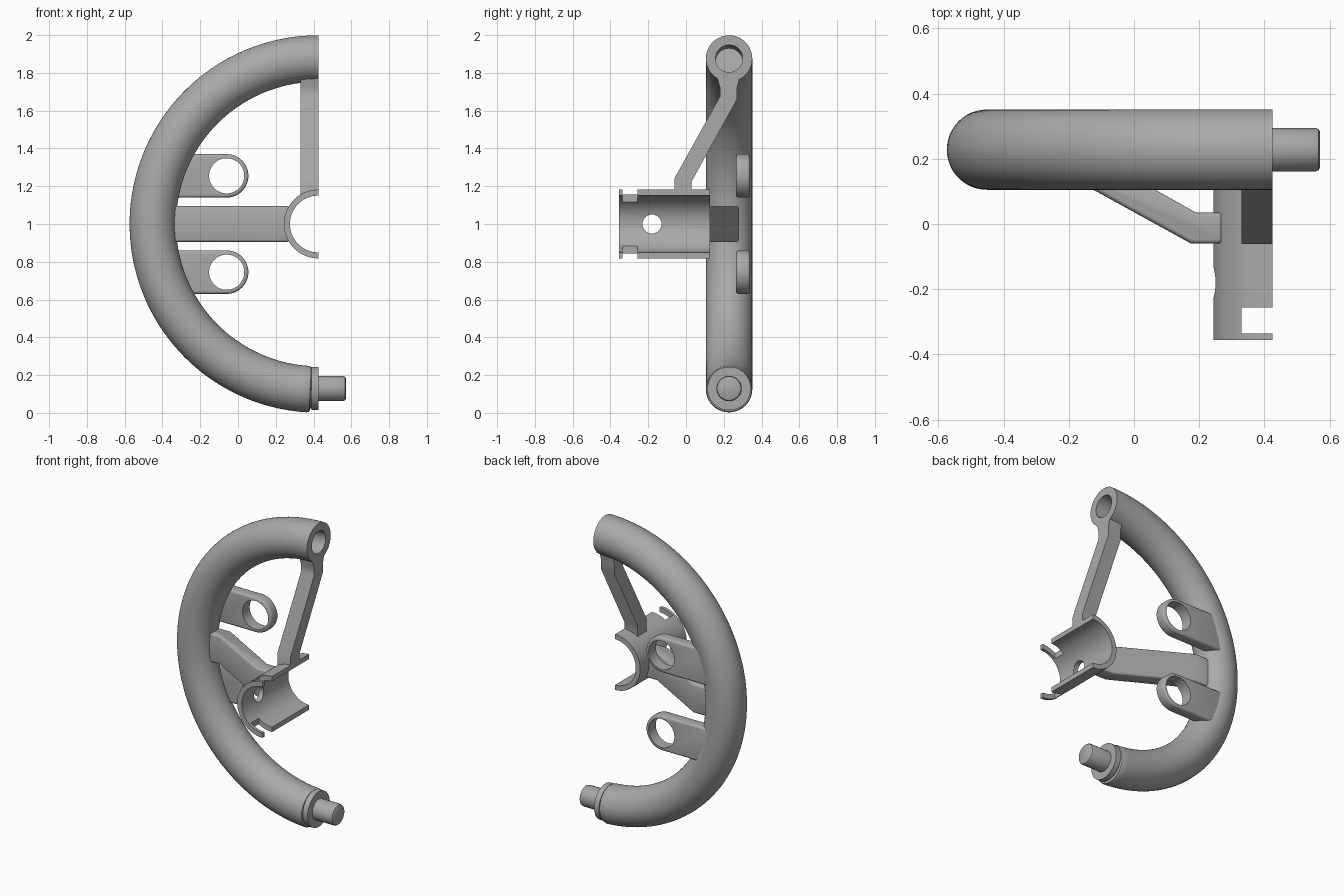
import bpy, bmesh, math
from mathutils import Vector

if "Cube" in bpy.data.objects:
    bpy.data.objects.remove(bpy.data.objects["Cube"], do_unlink=True)

GREY = (0.4, 0.4, 0.4, 1)
grey = bpy.data.materials.new("grey plastic")
grey.use_nodes = True
grey.diffuse_color = GREY
grey.node_tree.nodes["Principled BSDF"].inputs["Base Color"].default_value = GREY

CUT_X, MID_Z, TUBE_Y = 0.425, 1.0, 0.228   # ring centre and depth
RING, TUBE = 0.876, 0.123                  # ring and tube radii


def finish(name, bm):
    bmesh.ops.recalc_face_normals(bm, faces=bm.faces)
    mesh = bpy.data.meshes.new(name)
    bm.to_mesh(mesh)
    bm.free()
    ob = bpy.data.objects.new(name, mesh)
    bpy.context.collection.objects.link(ob)
    mesh.materials.append(grey)
    return ob


def smooth(ob):
    bpy.ops.object.select_all(action='DESELECT')
    ob.select_set(True)
    bpy.context.view_layer.objects.active = ob
    bpy.ops.object.shade_smooth_by_angle(angle=math.radians(35))


def loft(name, rings):
    """Skin a list of closed rings and cap both ends."""
    bm = bmesh.new()
    loops = [[bm.verts.new(p) for p in ring] for ring in rings]
    for a, b in zip(loops, loops[1:]):
        for i in range(len(a)):
            j = (i + 1) % len(a)
            bm.faces.new((a[i], a[j], b[j], b[i]))
    bm.faces.new(loops[0])
    bm.faces.new(loops[-1])
    return finish(name, bm)


def prism(name, outline, axis, lo, hi, bevel=0.0, min_angle=0.5):
    """Extrude a 2D outline along an axis, optionally rounding its sharp edges."""
    place = {'X': lambda a, b, t: (t, a, b),
             'Y': lambda a, b, t: (a, t, b),
             'Z': lambda a, b, t: (a, b, t)}[axis]
    bm = bmesh.new()
    face = bm.faces.new([bm.verts.new(place(a, b, lo)) for a, b in outline])
    new = bmesh.ops.extrude_face_region(bm, geom=[face])["geom"]
    step = Vector(place(0, 0, hi - lo))
    bmesh.ops.translate(bm, vec=step, verts=[v for v in new if isinstance(v, bmesh.types.BMVert)])
    bmesh.ops.recalc_face_normals(bm, faces=bm.faces)
    if bevel:
        edges = [e for e in bm.edges if e.calc_face_angle(0) > min_angle]
        bmesh.ops.bevel(bm, geom=edges, offset=bevel, segments=3, profile=0.5, affect='EDGES')
    return finish(name, bm)


def arc(cx, cz, r, start, end, n):
    angles = [math.radians(start + (end - start) * i / n) for i in range(n + 1)]
    return [(cx + r * math.cos(a), cz + r * math.sin(a)) for a in angles]


def cut(ob, cutter):
    cutter.hide_render = True
    mod = ob.modifiers.new("cut", 'BOOLEAN')
    mod.operation, mod.solver, mod.object = 'DIFFERENCE', 'EXACT', cutter
    bpy.context.view_layer.objects.active = ob
    bpy.ops.object.modifier_apply(modifier=mod.name)
    bpy.data.objects.remove(cutter, do_unlink=True)


def box_outline(x0, x1, z0, z1):
    return [(x0, z0), (x1, z0), (x1, z1), (x0, z1)]


# Half ring tube: starts inside the socket, turns over its rim, then sweeps round
def tube_ring(deg, r, n=48):
    a = math.radians(deg)
    out = Vector((math.cos(a), 0, math.sin(a)))
    centre = Vector((CUT_X, TUBE_Y, MID_Z)) + out * RING
    turns = [2 * math.pi * i / n for i in range(n)]
    return [centre + out * (r * math.cos(t)) + Vector((0, r * math.sin(t), 0)) for t in turns]


sweep = [(101, 0.072), (90, 0.072)]
sweep += [(90 + 176.5 * i / 72, TUBE) for i in range(73)]
sweep += [(267.2, TUBE - 0.004), (267.4, TUBE - 0.012)]
smooth(loft("ring_tube", [tube_ring(d, r) for d, r in sweep]))


# Collar and plug at the lower end
def x_ring(x, r, n=48):
    turns = [2 * math.pi * i / n for i in range(n)]
    return [(x, TUBE_Y + r * math.cos(t), MID_Z - RING + 0.005 + r * math.sin(t)) for t in turns]


collar = [(0.36, 0.105), (0.39, 0.105), (0.39, 0.115), (CUT_X, 0.115)]
plug = [(0.40, 0.067), (0.556, 0.067), (0.566, 0.063), (0.571, 0.054)]
smooth(loft("end_collar", [x_ring(*p) for p in collar]))
smooth(loft("end_plug", [x_ring(*p) for p in plug]))

# Half-round hub sleeve with a side hole and two clip slots
hub = prism("hub_sleeve",
            arc(CUT_X, MID_Z, 0.182, 90, 270, 40) + arc(CUT_X, MID_Z, 0.15, 270, 90, 40),
            'Y', -0.355, 0.127)
cut(hub, prism("hole_cutter", arc(-0.18, MID_Z, 0.05, 0, 348.75, 31), 'X', 0.1, 0.4))
for side in (-1, 1):
    z = MID_Z + side * 0.15
    cut(hub, prism("slot_cutter", box_outline(0.33, 0.5, z - 0.08, z + 0.08),
                   'Y', -0.335, -0.256))
smooth(hub)

# Cranked side spoke from hub to ring
side_spoke = [(-0.42, 0.185), (-0.27, 0.185), (0.175, -0.06), (0.272, -0.06),
              (0.272, 0.035), (0.19, 0.035), (-0.245, 0.28), (-0.42, 0.28)]
smooth(prism("side_spoke", side_spoke, 'Z', 0.905, 1.095, 0.014, 1.0))

# Cranked upper spoke, cut flat on the open side
upper_spoke = [(-0.062, 1.15), (0.03, 1.15), (0.03, 1.225), (0.27, 1.66), (0.27, 1.72),
               (0.285, 1.775), (0.165, 1.775), (0.18, 1.72), (0.18, 1.675), (-0.062, 1.24)]
smooth(prism("upper_spoke", upper_spoke, 'X', 0.33, CUT_X))

# Two mounting lugs with round eyes
for label, z in (("upper", 1.255), ("lower", 0.745)):
    outline = [(-0.40, z - 0.115)] + arc(-0.06, z, 0.115, -90, 90, 28) + [(-0.40, z + 0.115)]
    lug = prism(label + "_lug", outline, 'Y', 0.265, 0.339, 0.014, 1.0)
    cut(lug, prism("eye_cutter", arc(-0.06, z, 0.093, 0, 352.5, 47), 'Y', 0.1, 0.5))
    smooth(lug)
